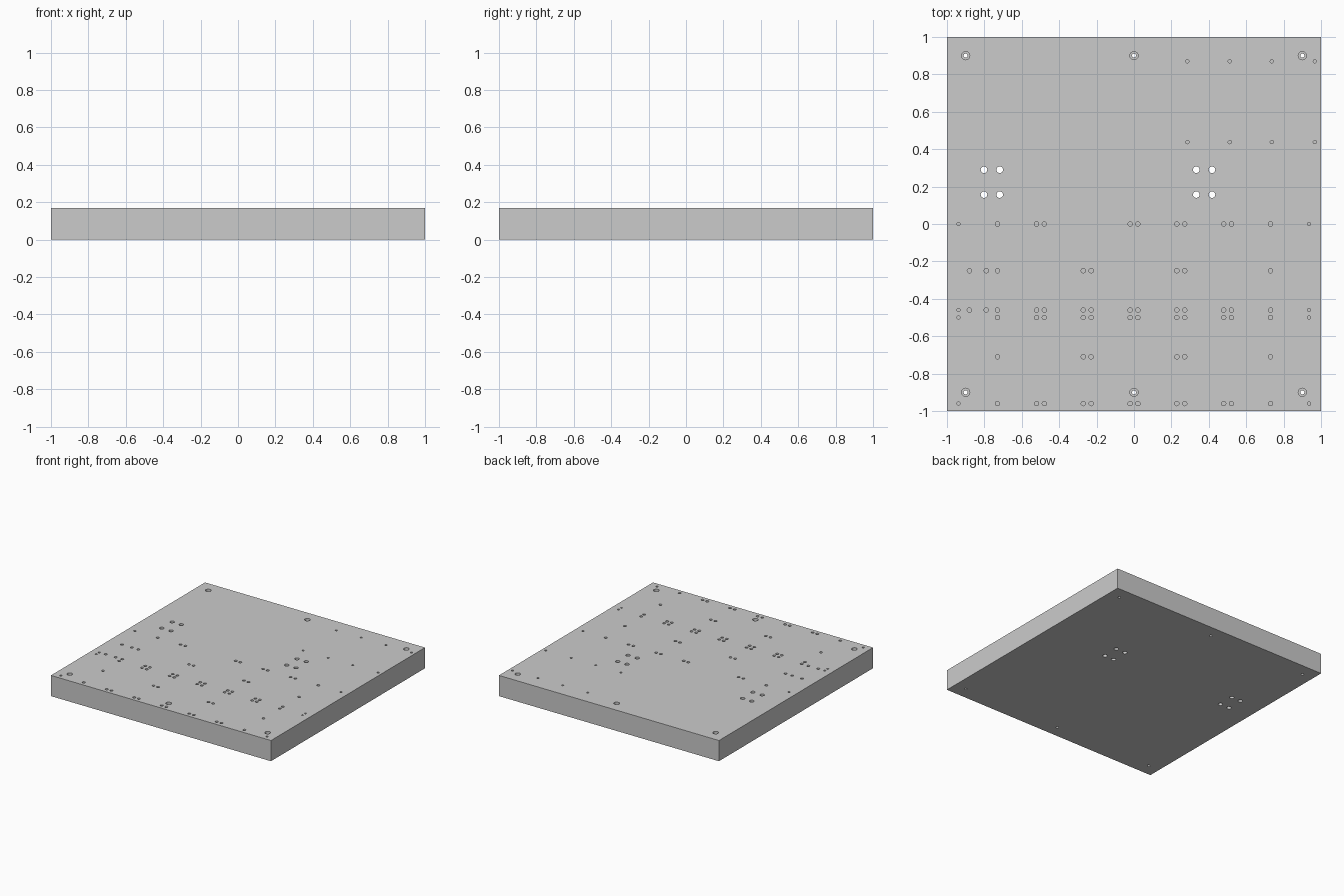
import bpy, bmesh
from math import cos, sin, tau

if "Cube" in bpy.data.objects:
    bpy.data.objects.remove(bpy.data.objects["Cube"])

TOP = 0.17
SEG = 24


def lathe(bm, x, y, profile):
    """Closed solid of revolution from (radius, z) points, listed bottom to top."""
    rings = [[bm.verts.new((x + r * cos(tau * i / SEG), y + r * sin(tau * i / SEG), z))
              for i in range(SEG)] for r, z in profile]
    for a, b in zip(rings, rings[1:]):
        for i in range(SEG):
            j = (i + 1) % SEG
            bm.faces.new((a[i], a[j], b[j], b[i]))
    bm.faces.new(rings[0][::-1])
    bm.faces.new(rings[-1])


# Base plate
bpy.ops.mesh.primitive_cube_add(size=1, location=(0, 0, TOP / 2))
plate = bpy.context.object
plate.name = "base_plate"
plate.scale = (2, 2, TOP)
bpy.ops.object.transform_apply(location=True, scale=True)

holes = bmesh.new()

# Screw holes with a counterbore, along front and back edges
for x in (-0.9, 0, 0.9):
    for y in (-0.9, 0.9):
        lathe(holes, x, y, [(0.011, -0.05), (0.011, 0.09), (0.022, 0.09), (0.022, TOP + 0.05)])

# Two groups of four through holes
for cx in (-0.76, 0.375):
    for dx in (-0.042, 0.042):
        for y in (0.157, 0.29):
            lathe(holes, cx + dx, y, [(0.0175, -0.05), (0.0175, TOP + 0.05)])


def blind(x, y, r, depth=0.08):
    lathe(holes, x, y, [(r, TOP - depth), (r, TOP + 0.05)])


# Blind pin holes: rows of pairs either side of each grid line
def pairs(*centres):
    return [c + d for c in centres for d in (-0.021, 0.021)]


ends = [-0.73, 0.73]
full = ends + pairs(-0.5, -0.25, 0, 0.25, 0.5)
rows = {
    0.0: ends + pairs(-0.5, 0, 0.25, 0.5),
    -0.25: ends + pairs(-0.25, 0.25) + [-0.88, -0.79],
    -0.46: full + [-0.88, -0.79],
    -0.5: full,
    -0.71: ends + pairs(-0.25, 0.25),
    -0.96: full,
}
for y, xs in rows.items():
    for x in xs:
        blind(x, y, 0.0118)

# Smaller blind holes at the row ends and in the back right block
for y in (0, -0.46, -0.5, -0.96):
    for x in (-0.938, 0.936):
        blind(x, y, 0.009)
for x in (0.285, 0.512, 0.737, 0.967):
    for y in (0.438, 0.87):
        blind(x, y, 0.009)

# Hole cutter
bmesh.ops.recalc_face_normals(holes, faces=holes.faces[:])
mesh = bpy.data.meshes.new("hole_cutter")
holes.to_mesh(mesh)
holes.free()
cutter = bpy.data.objects.new("hole_cutter", mesh)
bpy.context.collection.objects.link(cutter)
cutter.hide_render = True

cut = plate.modifiers.new("holes", 'BOOLEAN')
cut.operation = 'DIFFERENCE'
cut.solver = 'EXACT'
cut.object = cutter
bpy.context.view_layer.objects.active = plate
bpy.ops.object.modifier_apply(modifier=cut.name)
bpy.data.objects.remove(cutter)

bpy.ops.object.shade_smooth_by_angle()
